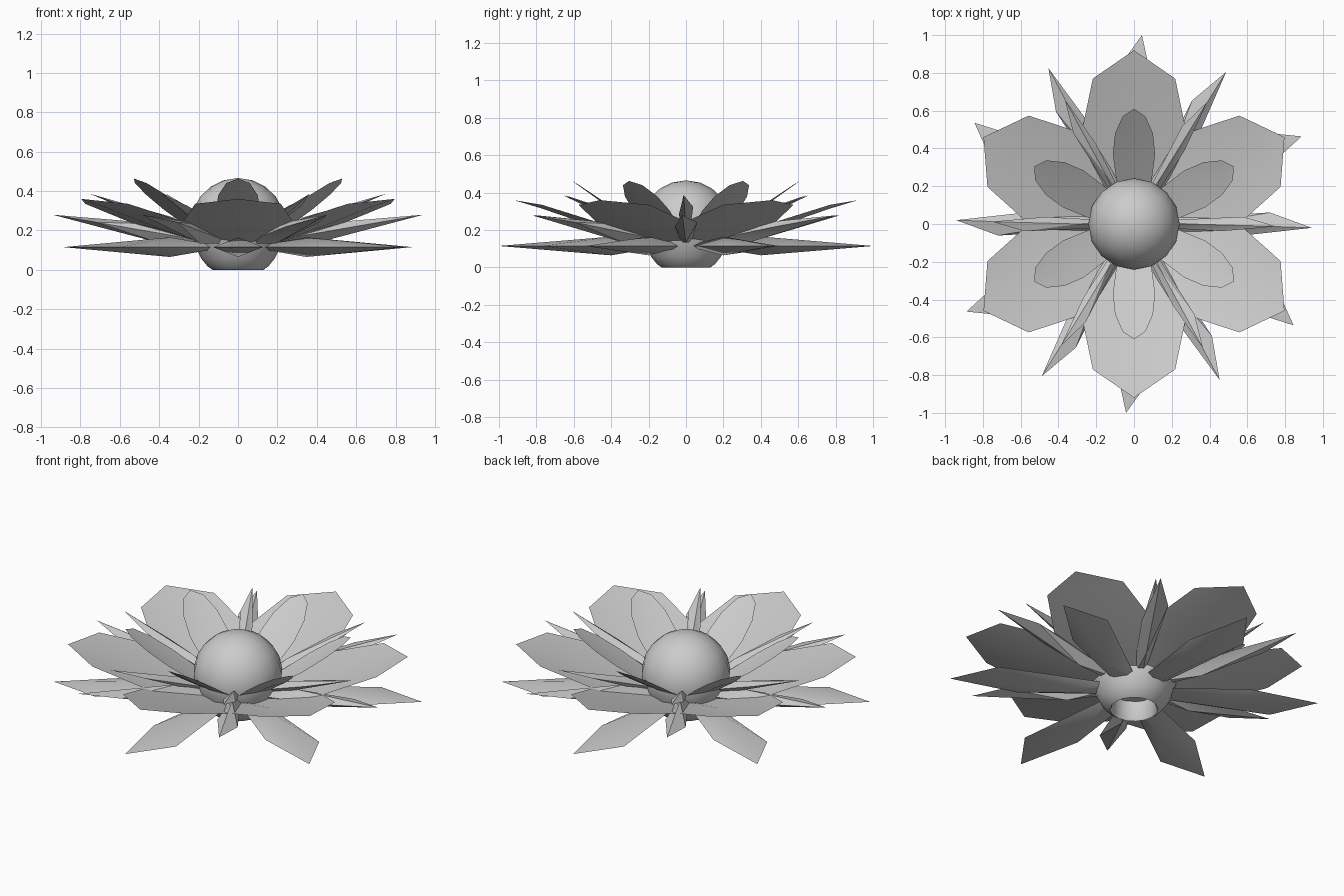
import bpy, bmesh
from math import radians, cos, sin, pi
from mathutils import Matrix

cube = bpy.data.objects.get("Cube")
if cube:
    bpy.data.objects.remove(cube)

grey = bpy.data.materials.new("petal_grey")
grey.use_nodes = True
COLOUR = (0.6, 0.6, 0.6, 1)
grey.diffuse_color = COLOUR
grey.node_tree.nodes["Principled BSDF"].inputs["Base Color"].default_value = COLOUR


def make_mesh(name, bm, recalc=True):
    bmesh.ops.remove_doubles(bm, verts=bm.verts, dist=0.0005)
    if recalc:
        bmesh.ops.recalc_face_normals(bm, faces=bm.faces)
    mesh = bpy.data.meshes.new(name)
    bm.to_mesh(mesh)
    bm.free()
    mesh.materials.append(grey)
    return mesh


def add_object(name, mesh, turn=0):
    obj = bpy.data.objects.new(name, mesh)
    obj.rotation_euler.z = radians(turn)
    bpy.context.collection.objects.link(obj)
    return obj


def smooth(obj, angle):
    bpy.ops.object.select_all(action='DESELECT')
    obj.select_set(True)
    bpy.context.view_layer.objects.active = obj
    bpy.ops.object.shade_smooth_by_angle(angle=radians(angle))


def ring(name, mesh, start, angle=30):
    """Six copies of one petal around the centre."""
    for i in range(6):
        obj = add_object(f"{name}_{i + 1}", mesh, start + 60 * i)
        if i == 0:
            smooth(obj, angle)


def sheet(name, sections):
    """Thin cupped petal along +x from (distance, half width, spine z, edge z)."""
    bm = bmesh.new()
    rows = [[bm.verts.new((x, side * w, z if side == 0 else e)) for side in (-1, 0, 1)]
            for x, w, z, e in sections]
    for a, b in zip(rows, rows[1:]):
        for j in (0, 1):
            bm.faces.new((a[j], b[j], b[j + 1], a[j + 1]))
    return make_mesh(name, bm, recalc=False)


def leaf(name, length, width, thickness, pitch, height):
    """Solid pointed leaf with a skewed tip and a ridge above and below."""
    bm = bmesh.new()
    outline = [(0.1, -0.055), (0.62, -0.125), (1.0, -0.042), (0.765, 0.127), (0.1, 0.055)]
    rim = [bm.verts.new((x * length, y * width, 0)) for x, y in outline]
    for z in (thickness, -thickness):
        peak = bm.verts.new((0.4 * length, 0, z))
        for i, v in enumerate(rim):
            bm.faces.new((v, rim[(i + 1) % len(rim)], peak))
    move = Matrix.Translation((0, 0, height)) @ Matrix.Rotation(radians(-pitch), 4, 'Y')
    bmesh.ops.transform(bm, matrix=move, verts=bm.verts)
    return make_mesh(name, bm)


# Central ball with a recess underneath
SEGMENTS, RADIUS, CENTRE = 16, 0.242, 0.224
profile = [(0, 0.12), (0.115, 0.115), (0.122, 0.01), (0.13, 0),
           (0.155, 0.018), (0.185, 0.055)]
for k in range(8):
    a = radians(-30 + 17 * k)
    profile.append((RADIUS * cos(a), CENTRE + RADIUS * sin(a)))
profile[-1] = (0, CENTRE + RADIUS)
bm = bmesh.new()
loops = [[bm.verts.new((r * cos(2 * pi * s / SEGMENTS), r * sin(2 * pi * s / SEGMENTS), z))
          for s in range(SEGMENTS)] for r, z in profile]
for a, b in zip(loops, loops[1:]):
    for s in range(SEGMENTS):
        t = (s + 1) % SEGMENTS
        bm.faces.new((a[s], a[t], b[t], b[s]))
smooth(add_object("flower_centre", make_mesh("flower_centre", bm)), 40)

# Flat outer leaves, then two tiers of slender leaves between the petals
ring("outer_leaf", leaf("outer_leaf", 1.0, 1.0, 0.05, 0, 0.115), 30)
ring("slender_leaf", leaf("slender_leaf", 0.955, 0.48, 0.05, 9.8, 0.117), 0)
ring("needle_leaf", leaf("needle_leaf", 0.8, 0.3, 0.03, 19.5, 0.12), 0)

# Broad petals
ring("broad_petal", sheet("broad_petal", [
    (0.12, 0.09, 0.11, 0.13), (0.45, 0.285, 0.205, 0.235),
    (0.77, 0.218, 0.315, 0.335), (0.92, 0, 0.36, 0.36)]), 30)

# Small raised inner petals
ring("inner_petal", sheet("inner_petal", [
    (0.15, 0.075, 0.155, 0.16), (0.22, 0.092, 0.2, 0.205), (0.37, 0.112, 0.295, 0.305),
    (0.48, 0.1, 0.37, 0.38), (0.57, 0.06, 0.435, 0.44), (0.61, 0, 0.463, 0.463)]), 30)
